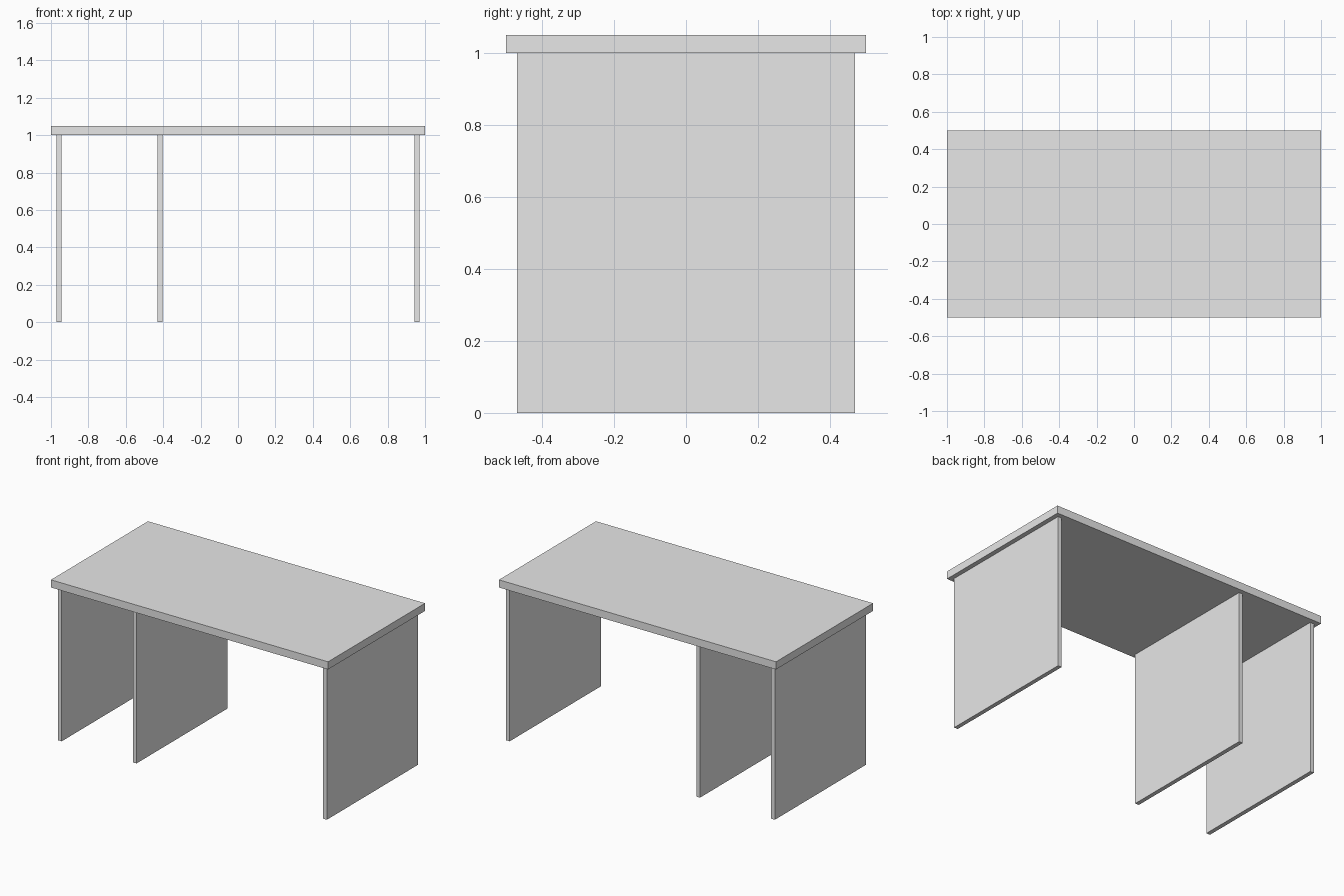
import bpy

if "Cube" in bpy.data.objects:
    bpy.data.objects.remove(bpy.data.objects["Cube"])

# Single plain grey finish
grey = bpy.data.materials.new("light grey")
grey.diffuse_color = (0.8, 0.8, 0.8, 1.0)
grey.use_nodes = True
grey.node_tree.nodes["Principled BSDF"].inputs["Base Color"].default_value = grey.diffuse_color


def board(name, x0, x1, half_depth, z0, z1):
    """Rectangular board spanning the given limits, centred on y = 0."""
    bpy.ops.mesh.primitive_cube_add(size=1, location=((x0 + x1) / 2, 0, (z0 + z1) / 2))
    obj = bpy.context.object
    obj.name = name
    obj.scale = (x1 - x0, 2 * half_depth, z1 - z0)
    bpy.ops.object.transform_apply(location=False, rotation=False, scale=True)
    obj.data.materials.append(grey)
    return obj


# Desk top
board("desk_top", -1.0, 1.0, 0.5, 1.0, 1.05)

# Upright panels: two ends and an off-centre divider
for name, x in (("left_panel", -0.957), ("divider_panel", -0.417), ("right_panel", 0.957)):
    board(name, x - 0.0135, x + 0.0135, 0.47, 0.0, 1.0)
